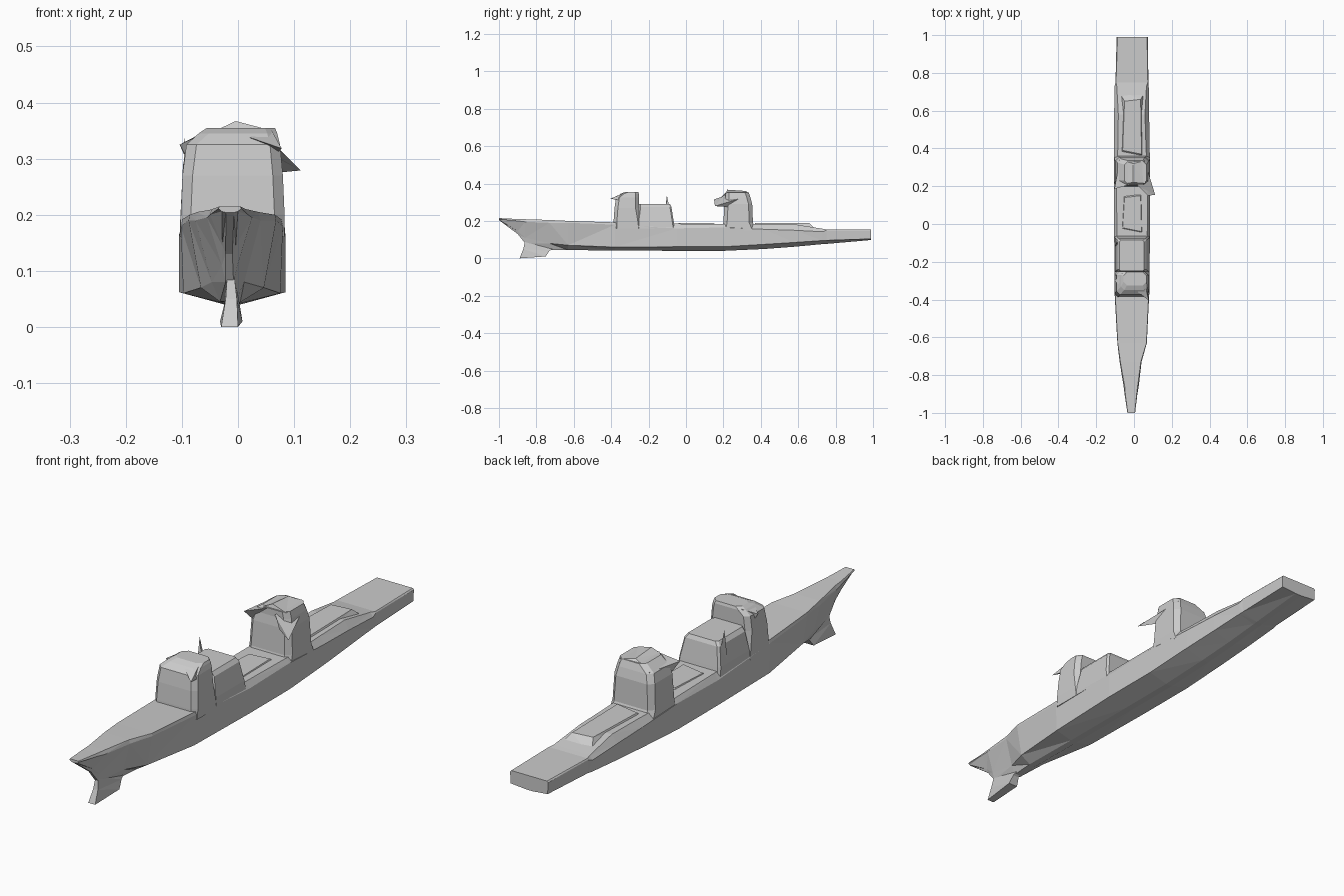
import bpy, bmesh


def make(name, verts, faces):
    """Flat-shaded object from vertices and faces, normals made consistent."""
    bm = bmesh.new()
    vs = [bm.verts.new(v) for v in verts]
    for f in faces:
        bm.faces.new([vs[i] for i in f])
    bmesh.ops.recalc_face_normals(bm, faces=bm.faces)
    bmesh.ops.triangulate(bm, faces=[f for f in bm.faces if len(f.verts) == 4])
    mesh = bpy.data.meshes.new(name)
    bm.to_mesh(mesh)
    bm.free()
    ob = bpy.data.objects.new(name, mesh)
    bpy.context.collection.objects.link(ob)
    return ob


def loft(name, rings):
    """Skin a list of equal-length rings and cap both ends."""
    n = len(rings[0])
    verts = [p for r in rings for p in r]
    faces = [(k * n + i, k * n + (i + 1) % n, (k + 1) * n + (i + 1) % n, (k + 1) * n + i)
             for k in range(len(rings) - 1) for i in range(n)]
    faces += [list(range(n)), list(range(len(verts) - n, len(verts)))]
    return make(name, verts, faces)


def hull_ring(y, xl, xr, inset, zd, ze, zc, zk, flare):
    """Hull section: flat deck, shoulder, side, chine and shallow keel."""
    c, h = (xl + xr) / 2, (xr - xl) / 2
    half = [(h - inset, zd), (h, ze), (h * flare, zc), (min(.014, h * flare * .5), zk)]
    return [(c + x, y, z) for x, z in half] + [(c - x, y, z) for x, z in reversed(half)]


def tower(name, levels, ch):
    """Stack of corner-chamfered rectangles: z, x0, x1, y0, y1."""
    rings = []
    for z, x0, x1, y0, y1 in levels:
        rings.append([(x0 + ch, y0, z), (x1 - ch, y0, z), (x1, y0 + ch, z), (x1, y1 - ch, z),
                      (x1 - ch, y1, z), (x0 + ch, y1, z), (x0, y1 - ch, z), (x0, y0 + ch, z)])
    return loft(name, rings)


def tetra(name, pts):
    return make(name, pts, [(0, 1, 2), (0, 1, 3), (1, 2, 3), (0, 2, 3)])


# Hull, bow to stern: y, left, right, inset, deck, shoulder, chine, keel, flare
sections = [
    (-1.00, -.035, .006, .002, .215, .211, .206, .204, .7),
    (-.90, -.050, .018, .004, .210, .200, .145, .130, .35),
    (-.86, -.055, .025, .006, .209, .195, .110, .080, .35),
    (-.73, -.076, .040, .004, .205, .190, .080, .045, .50),
    (-.63, -.088, .068, .002, .200, .190, .070, .044, .72),
    (-.38, -.102, .080, .003, .192, .180, .060, .042, .95),
    (-.05, -.105, .085, .015, .185, .160, .062, .040, 1.0),
    (.20, -.105, .085, .012, .183, .165, .062, .040, 1.0),
    (.42, -.105, .083, .020, .182, .155, .075, .050, 1.0),
    (.58, -.105, .080, .022, .182, .150, .085, .062, .98),
    (.73, -.103, .078, .012, .158, .142, .095, .076, .96),
    (.75, -.098, .076, .003, .155, .150, .096, .077, .97),
    (.99, -.092, .074, .005, .155, .150, .104, .098, .97),
]
loft("hull", [hull_ring(*s) for s in sections])

# Bow bulb below the keel, flaring towards its foot
loft("bow_bulb", [
    [(-.019, -.86, .095), (-.007, -.86, .095), (-.003, -.70, .060), (-.023, -.70, .060)],
    [(-.022, -.87, .050), (-.002, -.87, .050), (.003, -.73, .040), (-.024, -.73, .040)],
    [(-.030, -.89, .000), (.000, -.89, .000), (.008, -.75, .010), (-.032, -.75, .010)],
])

# Forward bridge tower
tower("bridge_tower", [
    (.16, -.103, .083, -.388, -.235),
    (.20, -.102, .083, -.387, -.240),
    (.27, -.099, .080, -.382, -.252),
    (.325, -.092, .075, -.374, -.252),
    (.345, -.070, .070, -.350, -.252),
    (.355, -.055, .066, -.325, -.255)], .018)
tetra("bridge_eave_left", [(-.104, -.300, .325), (-.06, -.26, .348), (-.06, -.34, .346), (-.085, -.29, .29)])
tetra("bridge_eave_right", [(.078, -.405, .318), (.06, -.33, .350), (.02, -.36, .338), (.070, -.34, .31)])

# Lower deckhouse behind the bridge
tower("mid_deckhouse", [
    (.16, -.103, .083, -.26, -.060),
    (.20, -.100, .080, -.26, -.066),
    (.275, -.088, .066, -.25, -.078),
    (.290, -.076, .054, -.25, -.086)], .008)
tetra("side_mast", [(-.098, -.120, .20), (-.084, -.075, .20), (-.080, -.110, .24), (-.096, -.102, .337)])

# Aft tower with pointed eaves
tower("aft_tower", [
    (.15, -.104, .084, .19, .375),
    (.19, -.103, .083, .20, .358),
    (.29, -.098, .078, .205, .354),
    (.325, -.088, .072, .21, .345),
    (.352, -.050, .066, .21, .335)], .020)
make("aft_roof", [(-.04, .215, .350), (.06, .215, .350), (.055, .335, .350), (-.04, .33, .350),
                  (-.004, .220, .367), (-.004, .320, .360)],
     [(0, 1, 4), (1, 2, 5, 4), (2, 3, 5), (3, 0, 4, 5), (0, 1, 2, 3)])
tetra("aft_eave_right", [(.112, .155, .279), (.055, .340, .335), (.020, .200, .338), (.070, .230, .275)])
tetra("aft_eave_front", [(.075, .150, .315), (.112, .155, .279), (.015, .210, .335), (.060, .230, .290)])
tetra("aft_eave_left", [(-.104, .185, .325), (-.075, .340, .330), (-.020, .210, .350), (-.080, .230, .270)])

# Faceted humps on the open decks
def hump(name, y0, y1, top):
    base = [(-.085, y0, .14), (.065, y0, .14), (.065, y1, .14), (-.085, y1, .14)]
    lid = [(-.06, y0 + .05, top), (.04, y0 + .03, top), (.035, y1 - .05, top), (-.05, y1 - .06, top)]
    loft(name, [base, lid])

hump("waist_hump", -.07, .20, .188)
hump("aft_deck_hump", .34, .71, .188)
